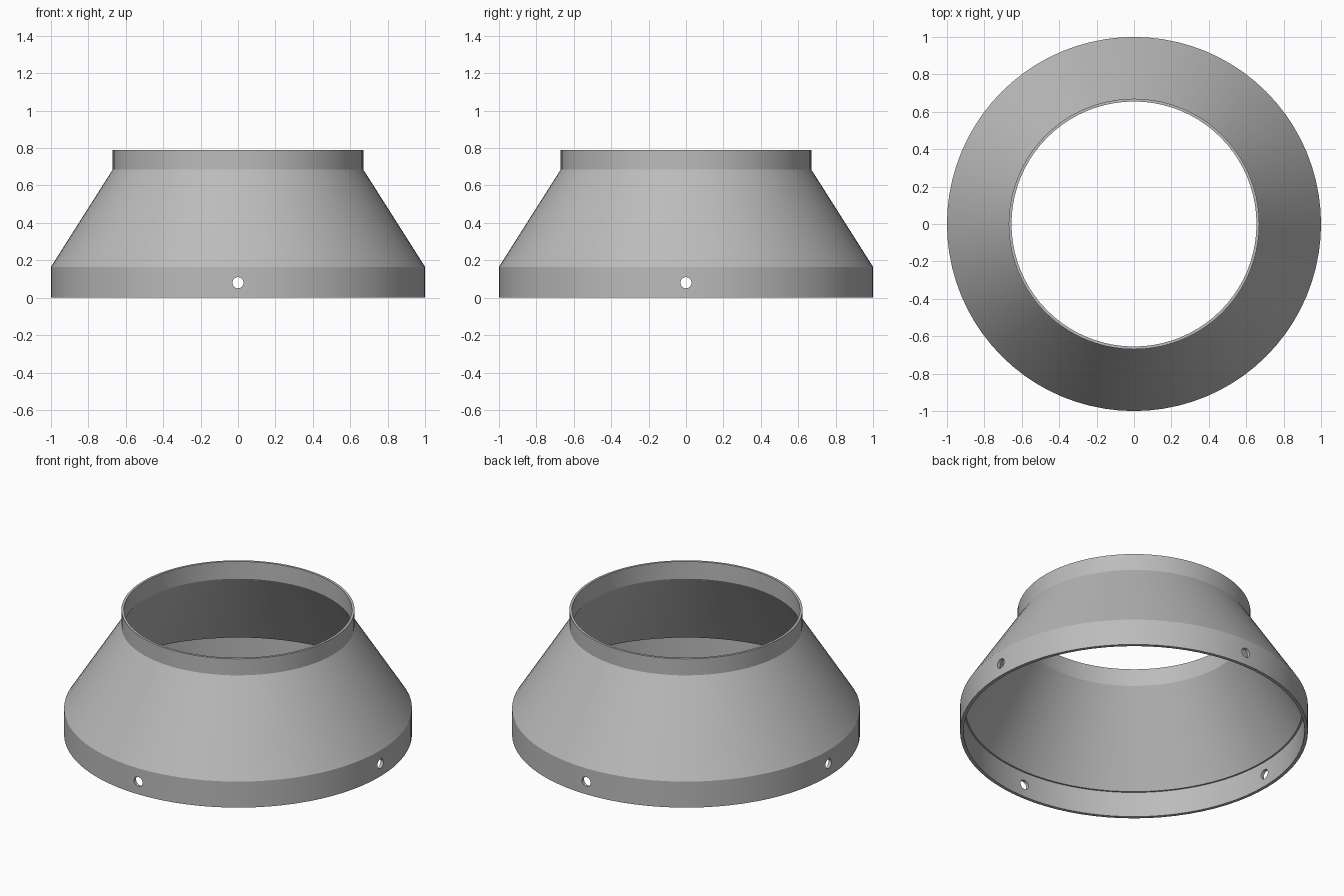
import bpy, bmesh, math
from mathutils import Matrix

if "Cube" in bpy.data.objects:
    bpy.data.objects.remove(bpy.data.objects["Cube"], do_unlink=True)

SEGMENTS = 80
HOLE_Z, HOLE_R = 0.08, 0.03

grey = bpy.data.materials.new("plain grey")
grey.use_nodes = True
colour = (0.5, 0.5, 0.5, 1)
grey.diffuse_color = colour
grey.node_tree.nodes["Principled BSDF"].inputs["Base Color"].default_value = colour


def make_object(name, bm):
    bmesh.ops.recalc_face_normals(bm, faces=bm.faces)
    mesh = bpy.data.meshes.new(name)
    bm.to_mesh(mesh)
    bm.free()
    mesh.materials.append(grey)
    obj = bpy.data.objects.new(name, mesh)
    bpy.context.collection.objects.link(obj)
    return obj


# Closed wall section (radius, height), spun into a hollow reducer
section = [(0.98, 0), (1, 0), (1, 0.165), (0.67, 0.685), (0.67, 0.79),
           (0.655, 0.79), (0.655, 0.68), (0.97, 0.16), (0.98, 0.16)]
bm = bmesh.new()
rings = []
for i in range(SEGMENTS):
    a = math.tau * i / SEGMENTS
    rings.append([bm.verts.new((r * math.cos(a), r * math.sin(a), z)) for r, z in section])
for i, ring in enumerate(rings):
    following = rings[(i + 1) % SEGMENTS]
    for j in range(len(section)):
        k = (j + 1) % len(section)
        bm.faces.new((ring[j], following[j], following[k], ring[k]))
shell = make_object("reducer_shell", bm)

# Two crossing rods cut the four screw holes in the base band
for name, axis in (("hole_cutter_side", "Y"), ("hole_cutter_front", "X")):
    bm = bmesh.new()
    bmesh.ops.create_cone(bm, cap_ends=True, segments=24, radius1=HOLE_R,
                          radius2=HOLE_R, depth=2.4,
                          matrix=Matrix.Translation((0, 0, HOLE_Z))
                          @ Matrix.Rotation(math.pi / 2, 4, axis))
    cutter = make_object(name, bm)
    cut = shell.modifiers.new(name, "BOOLEAN")
    cut.operation = "DIFFERENCE"
    cut.solver = "EXACT"
    cut.object = cutter
    bpy.context.view_layer.objects.active = shell
    bpy.ops.object.modifier_apply(modifier=cut.name)
    bpy.data.objects.remove(cutter, do_unlink=True)

# Smooth round walls with crisp rims and creases
bpy.ops.object.select_all(action="DESELECT")
shell.select_set(True)
bpy.context.view_layer.objects.active = shell
bpy.ops.object.shade_smooth_by_angle(angle=math.radians(25))
